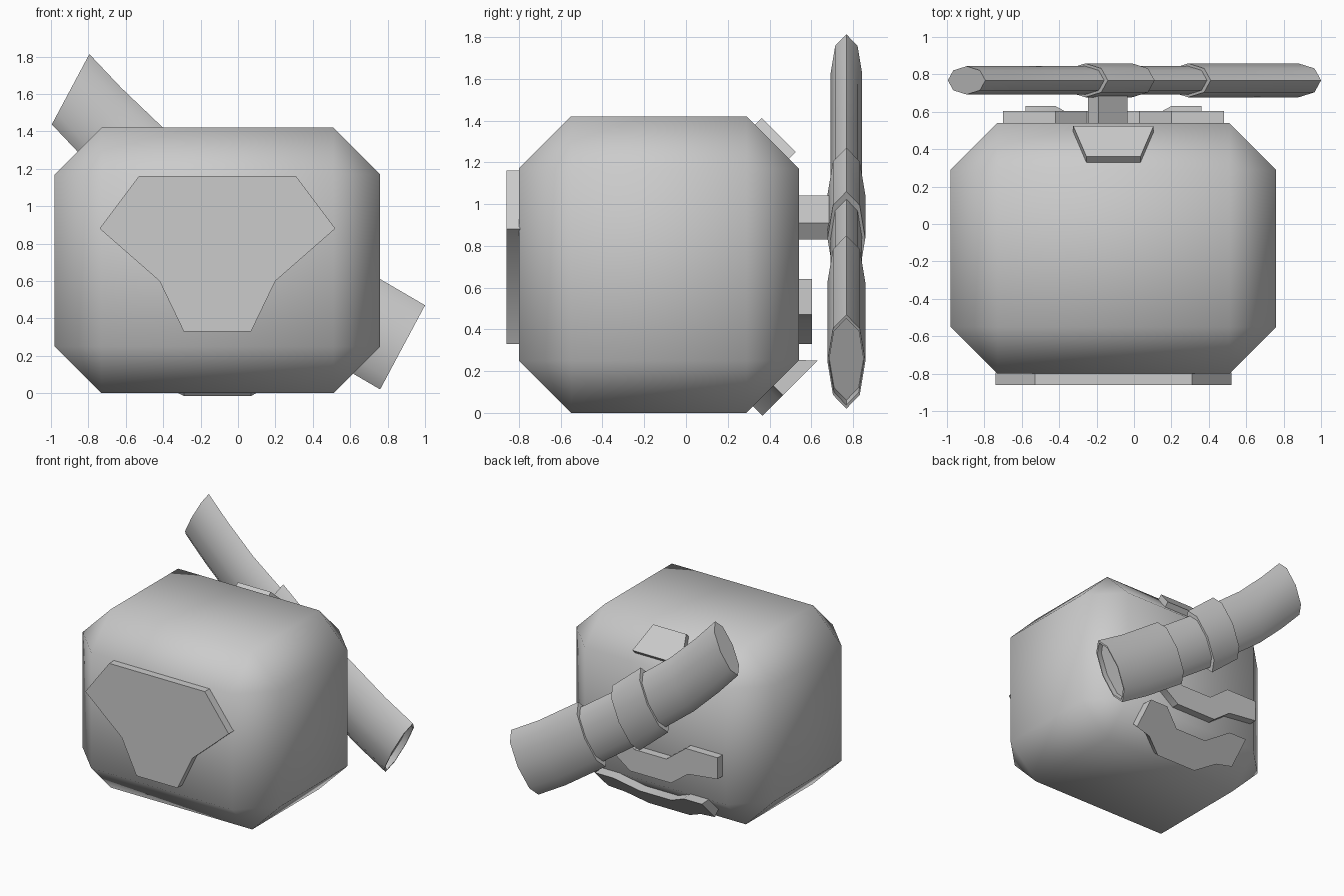
import bpy, bmesh
from math import cos, sin, pi, radians
from mathutils import Vector

if "Cube" in bpy.data.objects:
    bpy.data.objects.remove(bpy.data.objects["Cube"])

CX = -0.11  # centre line of the body


def finish(name, bm, angle=30):
    bmesh.ops.recalc_face_normals(bm, faces=bm.faces)
    me = bpy.data.meshes.new(name)
    bm.to_mesh(me)
    bm.free()
    ob = bpy.data.objects.new(name, me)
    bpy.context.collection.objects.link(ob)
    bpy.ops.object.select_all(action='DESELECT')
    ob.select_set(True)
    bpy.context.view_layer.objects.active = ob
    bpy.ops.object.shade_smooth_by_angle(angle=radians(angle))
    return ob


def loft(name, loops, angle=30):
    """Skin a list of equal-length point loops and cap both ends."""
    bm = bmesh.new()
    rows = [[bm.verts.new(p) for p in loop] for loop in loops]
    n = len(rows[0])
    for a, b in zip(rows, rows[1:]):
        for i in range(n):
            j = (i + 1) % n
            bm.faces.new((a[i], a[j], b[j], b[i]))
    bm.faces.new(rows[0])
    bm.faces.new(rows[-1])
    return finish(name, bm, angle)


def plate(name, outline, origin, up, normal, depth, outer=None):
    """Extrude an (x, height) outline lying on the plane origin/up along normal."""
    o, u, n = Vector(origin), Vector(up).normalized(), Vector(normal).normalized()
    put = lambda pts, d: [o + Vector((x, 0, 0)) + u * h + n * d for x, h in pts]
    return loft(name, [put(outline, -0.005), put(outer or outline, depth)])


def mirrored(half):
    """Mirror a half outline, x measured from the centre line."""
    return [(CX + x, h) for x, h in half] + [(CX - x, h) for x, h in reversed(half)]


# body: box with wide single-step chamfers
bm = bmesh.new()
bmesh.ops.create_cube(bm, size=1)
bmesh.ops.scale(bm, vec=(1.74, 1.34, 1.42), verts=bm.verts)
bmesh.ops.translate(bm, vec=(CX, -0.13, 0.71), verts=bm.verts)
bmesh.ops.bevel(bm, geom=bm.edges[:], offset=0.25, segments=1, affect='EDGES')
finish("body", bm, 60)

# front plate
plate("front_plate",
      mirrored([(0.42, 1.16), (0.63, 0.88), (0.31, 0.60), (0.18, 0.33)]),
      (0, -0.80, 0), (0, 0, 1), (0, -1, 0), 0.06)

# small plate on the upper rear chamfer
plate("upper_rear_plate", mirrored([(0.145, 0.0), (0.215, -0.23)]),
      (0, 0.33, 1.38), (0, -1, 1), (0, 1, 1), 0.045)


# two curved bands on the back
def band(half_width, lift=0.0):
    top = [(half_width, lift), (0.31, lift), (0.14, lift - 0.13)]
    low = [(0.18, -0.31), (0.33, -0.20), (half_width, -0.17)]
    right = top + [(-x, h) for x, h in reversed(top)]
    left = [(-x, h) for x, h in reversed(low)] + low
    return [(CX + x, h) for x, h in right + left]


plate("upper_rear_band", band(0.59), (0, 0.54, 0.64), (0, 0, 1), (0, 1, 0), 0.063)
plate("lower_rear_band", band(0.47), (0, 0.54, 0.25), (0, 1, 1), (0, 1, -1), 0.064,
      outer=band(0.47, 0.064))

# bracket joining the body to the tube
corners = [(-0.19, 1.04), (-0.035, 0.91), (-0.09, 0.83), (-0.245, 0.96)]
loft("tube_bracket", [[(x, y, z) for x, z in corners] for y in (0.53, 0.74)])


# bent oval tube with a collar and an end sleeve
def oval(x, z, r):
    d = Vector((0.47, 0, 0.88)).normalized()
    return [Vector((x, 0.768, z)) + d * (r * cos(a)) + Vector((0, r * 0.355 * sin(a), 0))
            for a in (2 * pi * i / 8 for i in range(8))]


THIN, THICK = 0.213, 0.255


def tube(name, rings):
    loft(name, [oval(*r) for r in rings], 60)


tube("tube", [(-0.895, 1.625, THIN), (-0.725, 1.445, THIN), (-0.505, 1.235, THIN),
              (-0.26, 1.045, THIN), (-0.01, 0.835, THIN), (0.29, 0.625, THIN),
              (0.40, 0.545, THIN)])
tube("tube_collar", [(-0.26, 1.045, THICK), (-0.01, 0.835, THICK)])
tube("end_sleeve", [(0.29, 0.625, THICK), (0.64, 0.385, THICK), (0.88, 0.245, THICK),
                    (0.88, 0.245, 0.235), (0.84, 0.268, 0.235)])
